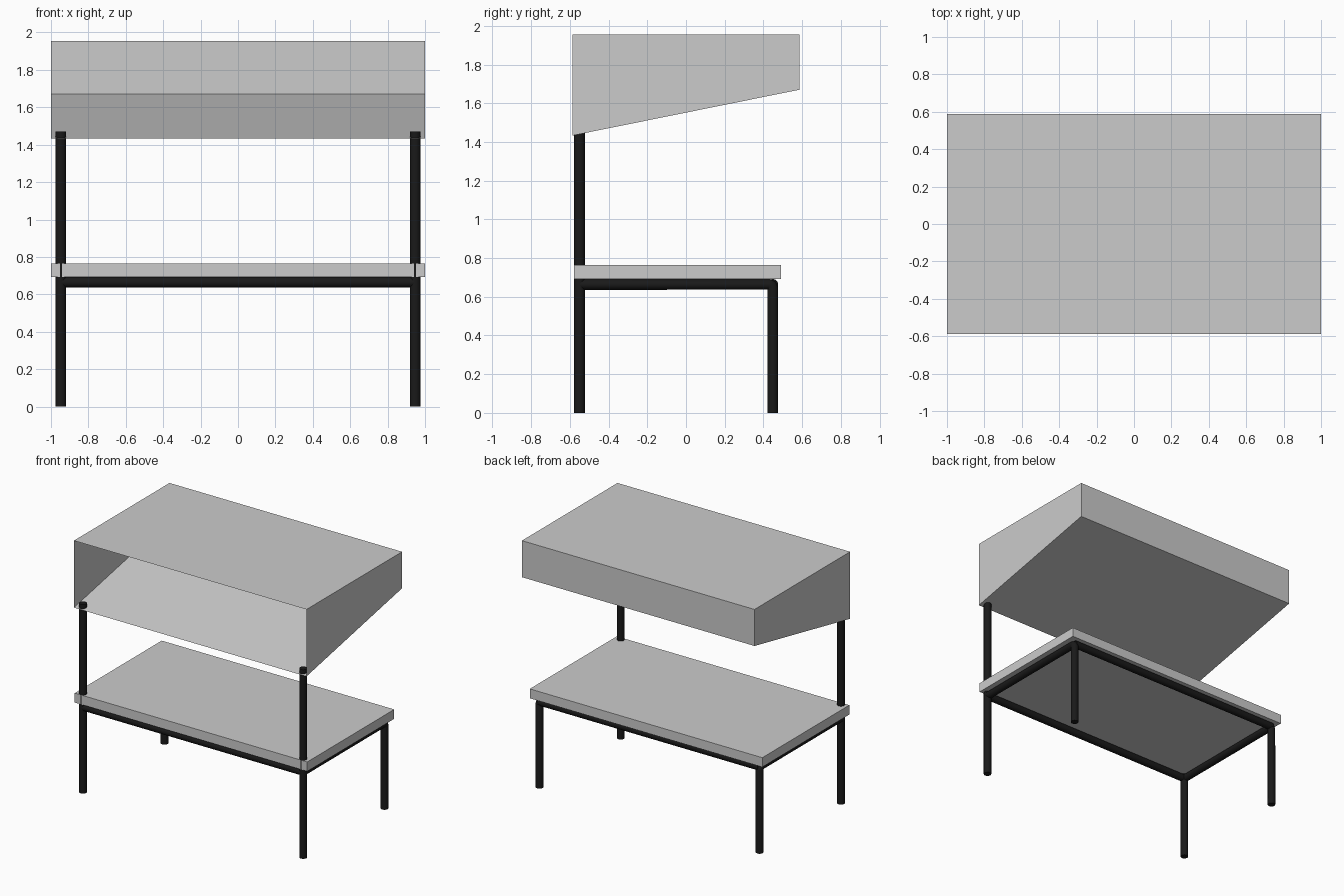
import bpy, bmesh, math

if "Cube" in bpy.data.objects:
    bpy.data.objects.remove(bpy.data.objects["Cube"])

R = 0.028                       # tube radius
LEG_X, FRONT_Y, BACK_Y, RAIL_Z = 0.947, -0.551, 0.448, 0.664

black = bpy.data.materials.new("black_metal")
black.diffuse_color = (0.01, 0.01, 0.01, 1)
black.use_nodes = True
black.node_tree.nodes["Principled BSDF"].inputs["Base Color"].default_value = black.diffuse_color


def tube(name, points):
    """Round capped tube swept along a polyline."""
    curve = bpy.data.curves.new(name, 'CURVE')
    curve.dimensions = '3D'
    curve.bevel_depth = R
    curve.bevel_resolution = 6
    curve.use_fill_caps = True
    spline = curve.splines.new('POLY')
    spline.points.add(len(points) - 1)
    for p, co in zip(spline.points, points):
        p.co = (*co, 1)
    obj = bpy.data.objects.new(name, curve)
    bpy.context.collection.objects.link(obj)
    bpy.ops.object.select_all(action='DESELECT')
    obj.select_set(True)
    bpy.context.view_layer.objects.active = obj
    bpy.ops.object.convert(target='MESH')
    obj = bpy.context.view_layer.objects.active
    obj.name = name
    obj.data.materials.clear()
    obj.data.materials.append(black)
    bpy.ops.object.shade_smooth_by_angle(angle=math.radians(40))
    return obj


def side_prism(name, profile, half_width, open_edge=None):
    """Extrude a (y, z) profile across x; open_edge leaves one side out."""
    bm = bmesh.new()
    left = [bm.verts.new((-half_width, y, z)) for y, z in profile]
    right = [bm.verts.new((half_width, y, z)) for y, z in profile]
    bm.faces.new(left)
    bm.faces.new(right[::-1])
    n = len(profile)
    for i in range(n):
        if i != open_edge:
            j = (i + 1) % n
            bm.faces.new((left[i], right[i], right[j], left[j]))
    bmesh.ops.recalc_face_normals(bm, faces=bm.faces)
    mesh = bpy.data.meshes.new(name)
    bm.to_mesh(mesh)
    bm.free()
    obj = bpy.data.objects.new(name, mesh)
    bpy.context.collection.objects.link(obj)
    return obj


# Open-fronted thin hood with a sloping floor
side_prism("open_hood", [(-0.587, 1.433), (0.587, 1.67), (0.587, 1.954), (-0.587, 1.954)],
           1.0, open_edge=3)

# Shelf board
side_prism("shelf_board", [(-0.578, 0.692), (0.491, 0.692), (0.491, 0.765), (-0.578, 0.765)], 1.0)

# Tall front posts, and back legs bending into the side rails
for label, x in (("left", -LEG_X), ("right", LEG_X)):
    tube(f"{label}_front_post", [(x, FRONT_Y, 0), (x, FRONT_Y, 1.47)])
    tube(f"{label}_back_leg_and_rail", [
        (x, BACK_Y, 0), (x, BACK_Y, RAIL_Z - 0.02), (x, BACK_Y - 0.006, RAIL_Z - 0.006),
        (x, BACK_Y - 0.02, RAIL_Z), (x, FRONT_Y, RAIL_Z)])

# Cross rails under the shelf
for label, y in (("front", FRONT_Y), ("back", BACK_Y)):
    tube(f"{label}_rail", [(-LEG_X, y, RAIL_Z), (LEG_X, y, RAIL_Z)])
